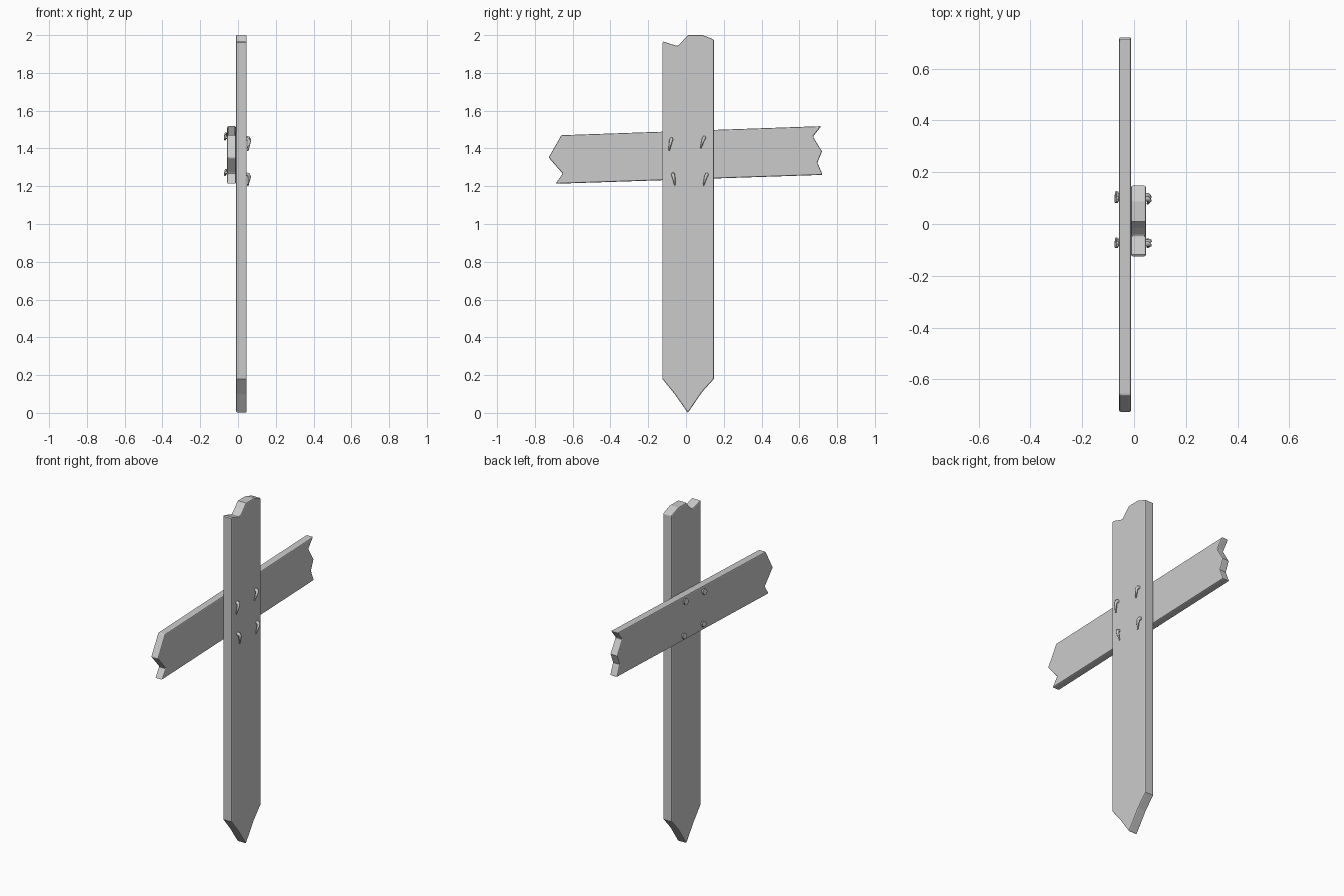
import bpy, bmesh
from mathutils import Vector

if "Cube" in bpy.data.objects:
    bpy.data.objects.remove(bpy.data.objects["Cube"])


def board(name, outline, x0, x1):
    """Extrude a (y, z) outline from x0 to x1 and soften its rims."""
    bm = bmesh.new()
    face = bm.faces.new([bm.verts.new((x0, y, z)) for y, z in outline])
    ext = bmesh.ops.extrude_face_region(bm, geom=[face])
    moved = [g for g in ext["geom"] if isinstance(g, bmesh.types.BMVert)]
    bmesh.ops.translate(bm, verts=moved, vec=(x1 - x0, 0, 0))
    bmesh.ops.recalc_face_normals(bm, faces=bm.faces[:])
    mesh = bpy.data.meshes.new(name)
    bm.to_mesh(mesh)
    bm.free()
    ob = bpy.data.objects.new(name, mesh)
    bpy.context.collection.objects.link(ob)
    bev = ob.modifiers.new("rounded_edges", "BEVEL")
    bev.width = 0.006
    bev.segments = 2
    bev.limit_method = "ANGLE"
    bev.angle_limit = 1.0
    return ob


def nail(i, start, tip):
    """Nail driven through both boards, its point hammered over downwards."""
    (y, z), (ty, tz) = start, tip
    my, mz = y + (ty - y) * 0.3, z + (tz - z) * 0.3
    path = [(-0.066, y, z + 0.002, 1), (0.044, y, z - 0.008, 1),
            (0.055, y, z - 0.010, 1), (0.060, my, mz, 0.9),
            (0.052, ty, tz, 0.35)]
    cu = bpy.data.curves.new(f"bent_nail_{i}", "CURVE")
    cu.dimensions = "3D"
    cu.bevel_depth = 0.010
    cu.bevel_resolution = 1
    cu.use_fill_caps = True
    sp = cu.splines.new("POLY")
    sp.points.add(len(path) - 1)
    for p, (px, py, pz, r) in zip(sp.points, path):
        p.co = (px, py, pz, 1)
        p.radius = r
    bpy.context.collection.objects.link(bpy.data.objects.new(cu.name, cu))

    # flat head on the crossboard side
    bpy.ops.mesh.primitive_cylinder_add(vertices=10, radius=0.017, depth=0.009,
                                        location=(-0.067, y, z + 0.002))
    head = bpy.context.object
    head.name = f"nail_head_{i}"
    head.rotation_mode = "QUATERNION"
    head.rotation_quaternion = Vector((-1, 0.1, 0.2)).to_track_quat("Z", "Y")


# upright stake: pointed foot, broken top
board("upright_stake", [
    (0.01, 0.0), (0.085, 0.11), (0.148, 0.18), (0.148, 1.977), (0.087, 2.0),
    (0.01, 2.0), (-0.015, 1.972), (-0.045, 1.942), (-0.118, 1.965),
    (-0.125, 1.96), (-0.125, 0.18), (-0.06, 0.10)], -0.011, 0.046)

# crossboard: slightly tilted, splintered ends
board("crossboard", [
    (-0.69, 1.213), (0.723, 1.26), (0.696, 1.325), (0.72, 1.384),
    (0.672, 1.463), (0.716, 1.518), (-0.66, 1.47), (-0.727, 1.352),
    (-0.653, 1.267)], -0.057, -0.011)

# four nails holding the boards together
for i, (start, tip) in enumerate([
        ((-0.077, 1.458), (-0.090, 1.387)), ((0.097, 1.466), (0.078, 1.402)),
        ((-0.069, 1.272), (-0.058, 1.203)), ((0.110, 1.270), (0.092, 1.203))], 1):
    nail(i, start, tip)
